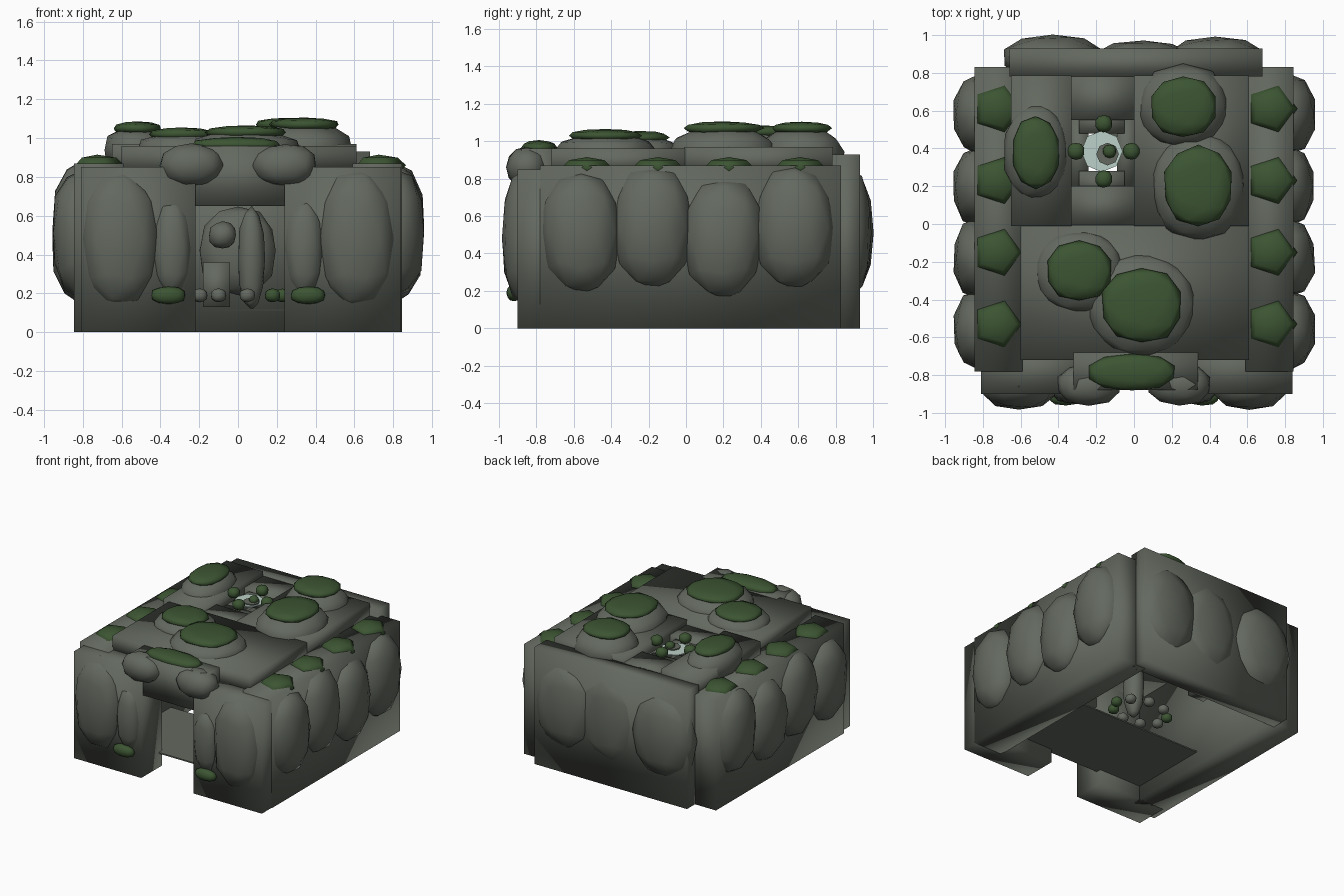
import bpy, bmesh, math, random
from mathutils import Vector, Matrix

random.seed(4)
default_cube = bpy.data.objects.get("Cube")
if default_cube:
    bpy.data.objects.remove(default_cube, do_unlink=True)


def make_material(name, colour):
    material = bpy.data.materials.new(name)
    material.use_nodes = True
    rgba = (*colour, 1)
    material.diffuse_color = rgba
    material.node_tree.nodes["Principled BSDF"].inputs["Base Color"].default_value = rgba
    return material


stone = make_material("grey stone", (.125, .14, .115))
moss = make_material("dark moss", (.045, .09, .032))
glow = make_material("pale mint light", (.5, .64, .58))


def finish(name, bm, material, smooth=True):
    mesh = bpy.data.meshes.new(name)
    for face in bm.faces:
        face.smooth = smooth
    bm.to_mesh(mesh)
    bm.free()
    mesh.materials.append(material)
    part = bpy.data.objects.new(name, mesh)
    bpy.context.collection.objects.link(part)
    return part


def block(name, x_range, y_range, z_range, smooth=True):
    """Box given by its extents, with softly blended corner normals."""
    bm = bmesh.new()
    bmesh.ops.create_cube(bm, size=1)
    for vert in bm.verts:
        vert.co = Vector([r[0] if c < 0 else r[1]
                          for c, r in zip(vert.co, (x_range, y_range, z_range))])
    return finish(name, bm, stone, smooth)


def boulder(name, centre, radii, material=stone, rough=.035):
    """Irregular, slightly squarish low-poly ellipsoid."""
    bm = bmesh.new()
    bmesh.ops.create_icosphere(bm, subdivisions=2, radius=1)
    for vert in bm.verts:
        push = 1.01 + random.uniform(-rough, rough)
        vert.co = Vector([math.copysign(abs(c) ** .9, c) * r * push + o
                          for c, r, o in zip(vert.co, radii, centre)])
    return finish(name, bm, material)


def moss_tuft(name, centre, radius, height):
    """Low five-sided cushion with one corner towards +x."""
    bm = bmesh.new()
    bmesh.ops.create_uvsphere(bm, u_segments=5, v_segments=4, radius=1,
                              matrix=Matrix.Rotation(-math.pi / 2, 4, "Z"))
    for vert in bm.verts:
        vert.co = Vector([c * r + o for c, r, o in
                          zip(vert.co, (radius, radius, height), centre)])
    return finish(name, bm, moss)


def disc(name, centre, radius, material):
    """Thin flat eight-sided plate."""
    bm = bmesh.new()
    bmesh.ops.create_cone(bm, cap_ends=True, segments=8, radius1=radius,
                          radius2=radius, depth=.008)
    bmesh.ops.translate(bm, verts=bm.verts, vec=centre)
    return finish(name, bm, material, False)


# Outer walls and floor
for side, label in ((1, "left"), (-1, "right")):
    block(label + "_wall", sorted((side * .59, side * .845)), (-.78, .83), (0, .87))
block("back_wall", (-.66, .68), (.78, .93), (0, .93))
block("right_pillar", (-.81, -.22), (-.9, -.64), (0, .85))
block("left_pillar", (.24, .84), (-.9, -.64), (0, .85))
block("lintel", (-.32, .34), (-.88, -.68), (.65, .96))
block("floor", (-.6, .6), (-.68, 0), (.11, .12), False)

# Roof slabs around the skylight
block("front_roof", (-.6, .61), (-.72, -.005), (.83, .96))
block("right_roof", (-.65, -.33), (-.01, .785), (.83, .97))
block("left_roof", (0, .61), (-.01, .785), (.83, .97))
block("skylight_front_beam", (-.33, 0), (-.005, .2), (.8, .93))
block("skylight_back_beam", (-.33, 0), (.55, .79), (.8, .93))

# Boulders along the side walls, each with a moss cushion above it
for side, label in ((1, "left"), (-1, "right")):
    for i, (y, z) in enumerate(((-.56, .51), (-.18, .54), (.2, .48), (.58, .54))):
        boulder(f"{label}_boulder_{i}", (side * .81, y, z), (.15, .215, .33))
        moss_tuft(f"{label}_moss_{i}", (side * .725, y + .03, .86), .14, .055)

# Boulders on the back wall
for i, (x, width, bulge) in enumerate(((-.43, .26, .12), (.05, .25, .09), (.43, .25, .11))):
    boulder(f"back_boulder_{i}", (x, .88, .51), (width, bulge, .34))

# Boulders and moss beside the entrance
for side, label in ((1, "left"), (-1, "right")):
    boulder(label + "_entrance_boulder", (side * .61, -.86, .48), (.2, .125, .36))
    boulder(label + "_entrance_stone", (side * .34, -.87, .43), (.1, .08, .25))
    boulder(label + "_entrance_moss", (side * .36, -.92, .19), (.09, .04, .045), moss)
    boulder(label + "_lintel_boulder", (side * .24, -.85, .86), (.165, .11, .11))
boulder("lintel_moss", (-.01, -.785, .965), (.23, .095, .04), moss)

# Roof boulders: position, half widths, top height
roof_rocks = ((-.52, .38, .17, .26, 1.06), (.26, .62, .24, .22, 1.08),
              (.34, .2, .25, .29, 1.08), (-.29, -.25, .235, .215, 1.03),
              (.04, -.43, .29, .27, 1.04))
for i, (x, y, rx, ry, top) in enumerate(roof_rocks):
    boulder(f"roof_boulder_{i}", (x, y, .94), (rx, ry, top - .94))
    boulder(f"roof_moss_{i}", (x, y, top - .01), (rx * .73, ry * .73, .035), moss)

# Skylight pane, rim and moss balls
disc("skylight_pane", (-.17, .385, .93), .11, glow)
disc("skylight_stone", (-.14, .37, .938), .06, stone)
for y in (.22, .54):
    block("skylight_rim", (-.29, -.05), (y - .06, y + .06), (.83, .91))
for x in (-.29, -.04):
    block("skylight_side_rim", (x - .05, x + .05), (.2, .55), (.8, .88))
for i in range(4):
    angle = i * math.pi / 2
    spot = (-.16 + .147 * math.cos(angle), .385 + .147 * math.sin(angle), .96)
    boulder(f"skylight_moss_{i}", spot, (.045, .045, .04), moss)
boulder("skylight_centre_moss", (-.13, .385, .95), (.035, .035, .03), moss)

# Rocks inside the hollow, with a ring of pebbles
boulder("inner_tall_stone", (.07, .08, .38), (.07, .08, .26))
boulder("inner_back_boulder", (0, .72, .42), (.2, .1, .23))
boulder("inner_round_stone", (-.08, .5, .5), (.07, .08, .07))
block("inner_ledge", (-.18, -.04), (.56, .7), (.13, .36))
for i in range(9):
    angle = i * math.tau / 9
    spot = (.01 + .22 * math.cos(angle), .08 + .15 * math.sin(angle), .19)
    boulder(f"inner_pebble_{i}", spot, (.04, .04, .035), moss if i % 4 == 0 else stone)
